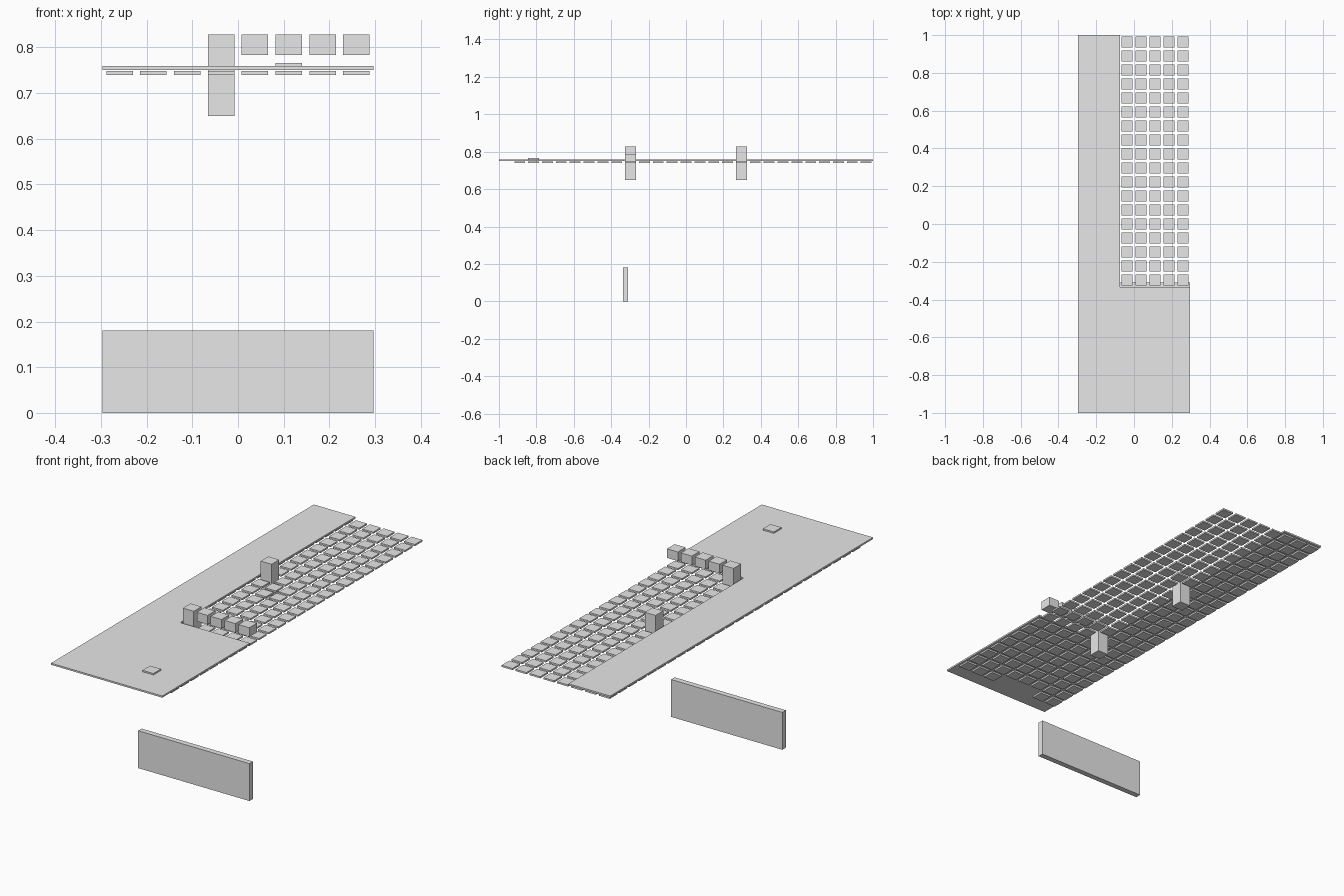
import bpy
import bmesh
from mathutils import Matrix, Vector

old = bpy.data.objects.get("Cube")
if old:
    bpy.data.objects.remove(old, do_unlink=True)

# One plain grey for everything
grey = bpy.data.materials.new("light_grey")
grey.use_nodes = True
grey.diffuse_color = (0.8, 0.8, 0.8, 1)
grey.node_tree.nodes["Principled BSDF"].inputs["Base Color"].default_value = (0.8, 0.8, 0.8, 1)

# Layout grid: 8 columns by 27 rows, row 0 at the back
COLS, ROWS = 8, 27
PITCH = 2 / ROWS
TILE = 0.058
HALF_X = COLS * PITCH / 2


def cell(col, row):
    return (col + 0.5) * PITCH - HALF_X, 1 - (row + 0.5) * PITCH


def add_box(bm, x, y, z0, z1, sx=TILE, sy=TILE):
    mat = Matrix.Translation((x, y, (z0 + z1) / 2)) @ Matrix.Diagonal((sx, sy, z1 - z0, 1))
    bmesh.ops.create_cube(bm, size=1, matrix=mat)


def finish(name, bm):
    mesh = bpy.data.meshes.new(name)
    bm.to_mesh(mesh)
    bm.free()
    mesh.materials.append(grey)
    obj = bpy.data.objects.new(name, mesh)
    bpy.context.collection.objects.link(obj)
    return obj


def boxes(name, cells, z0, z1):
    bm = bmesh.new()
    for col, row in cells:
        add_box(bm, *cell(col, row), z0, z1)
    return finish(name, bm)


# L-shaped deck with a notch along the back left
notch_x = 3 * PITCH - HALF_X
notch_y = 1 - 18 * PITCH
outline = [(-HALF_X, -1), (HALF_X, -1), (HALF_X, notch_y),
           (notch_x, notch_y), (notch_x, 1), (-HALF_X, 1)]
bm = bmesh.new()
face = bm.faces.new([bm.verts.new((x, y, 0.751)) for x, y in outline])
side = bmesh.ops.extrude_face_region(bm, geom=[face])
top = [v for v in side["geom"] if isinstance(v, bmesh.types.BMVert)]
bmesh.ops.translate(bm, verts=top, vec=Vector((0, 0, 0.008)))
bmesh.ops.recalc_face_normals(bm, faces=bm.faces)
finish("deck", bm)

# Floor tiles, with a gap in the front row and where posts pass through
posts = [(3, 9), (3, 17)]
gaps = posts + [(col, 25) for col in (2, 3, 4)]
floor = [(c, r) for r in range(26) for c in range(COLS) if (c, r) not in gaps]
boxes("floor_tiles", floor, 0.740, 0.748)

# Tall posts, row of hanging blocks, small raised tile
boxes("posts", posts, 0.65, 0.828)
boxes("beam_blocks", [(c, 17) for c in range(4, COLS)], 0.784, 0.828)
boxes("raised_tile", [(5, 24)], 0.757, 0.766)

# Upright panel standing on the ground
bm = bmesh.new()
add_box(bm, 0, -0.323, 0, 0.18, 2 * HALF_X, 0.027)
finish("ground_panel", bm)
